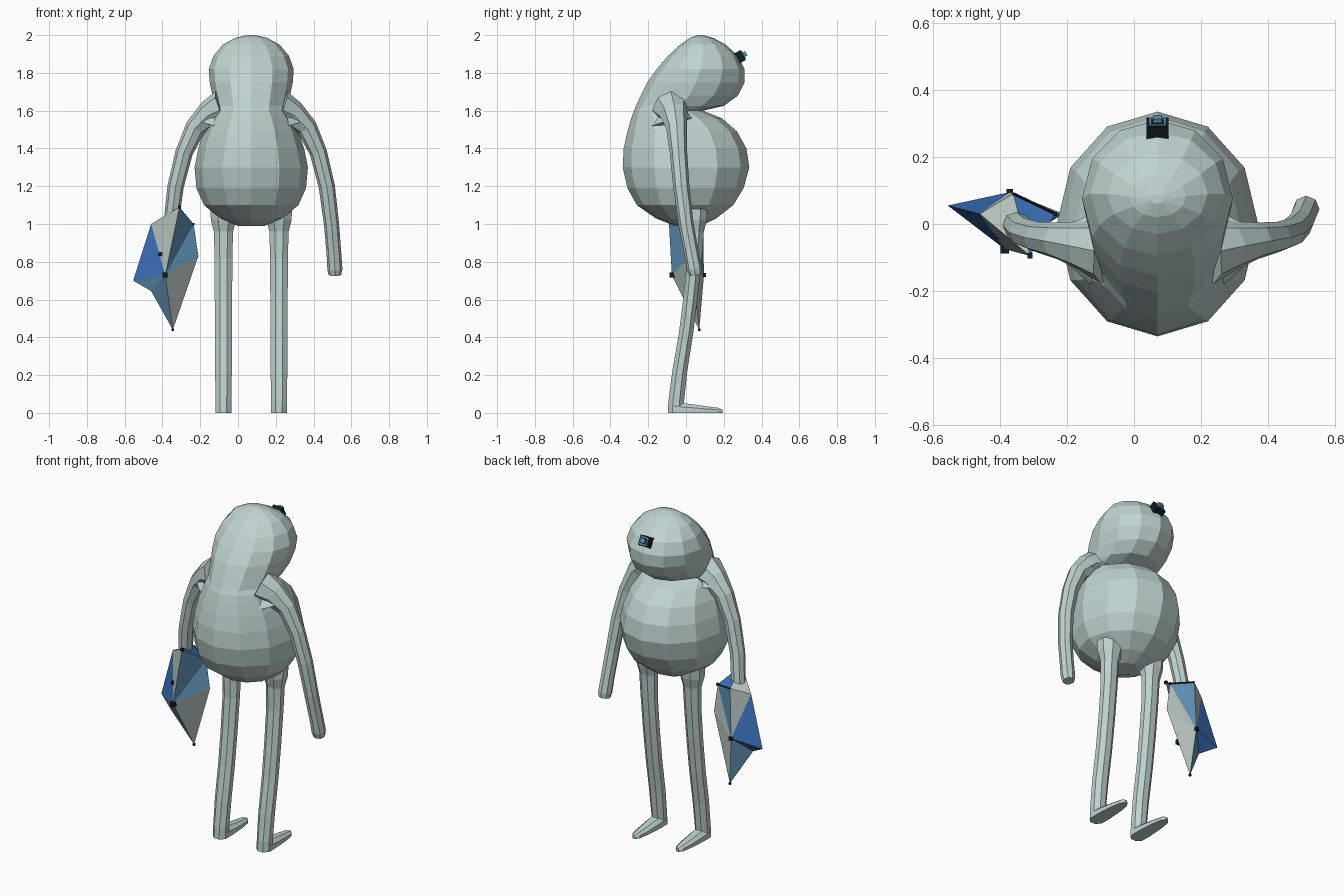
import bpy, bmesh, math
from mathutils import Vector, Matrix

old = bpy.data.objects.get("Cube")
if old:
    bpy.data.objects.remove(old)

AXIS = 0.07  # the body's centre line in x


def material(name, rgb):
    m = bpy.data.materials.new(name)
    m.use_nodes = True
    m.diffuse_color = (*rgb, 1)
    bsdf = next(n for n in m.node_tree.nodes if n.type == 'BSDF_PRINCIPLED')
    bsdf.inputs["Base Color"].default_value = (*rgb, 1)
    return m


skin = material("pale grey green", (0.52, 0.65, 0.63))
shell = material("pale shell", (0.50, 0.58, 0.54))
steel = material("steel blue", (0.12, 0.30, 0.48))
blue = material("strong blue", (0.045, 0.17, 0.51))
black = material("near black", (0.005, 0.014, 0.018))


def finish(name, bm, mats):
    bmesh.ops.recalc_face_normals(bm, faces=bm.faces)
    me = bpy.data.meshes.new(name)
    bm.to_mesh(me)
    bm.free()
    for m in mats:
        me.materials.append(m)
    ob = bpy.data.objects.new(name, me)
    bpy.context.collection.objects.link(ob)
    return ob


def loft(name, rings, mats):
    """Skin a list of equal-length point rings and cap both ends."""
    bm = bmesh.new()
    rows = [[bm.verts.new(p) for p in ring] for ring in rings]
    n = len(rows[0])
    for a, b in zip(rows, rows[1:]):
        for i in range(n):
            j = (i + 1) % n
            bm.faces.new((a[i], a[j], b[j], b[i]))
    bm.faces.new(rows[0])
    bm.faces.new(rows[-1])
    return finish(name, bm, mats)


def ellipse(x, y, z, rx, ry, n, turn=0.0):
    angles = [math.tau * i / n + turn for i in range(n)]
    return [(x + rx * math.sin(a), y + ry * math.cos(a), z) for a in angles]


def tube(points, n=8):
    """Rings around a path of (x, y, z, radius)."""
    path = [Vector(p[:3]) for p in points]
    rings = []
    for i, p in enumerate(path):
        t = (path[min(i + 1, len(path) - 1)] - path[max(i - 1, 0)]).normalized()
        u = Vector((0, 1, 0))
        u = (u - t * u.dot(t)).normalized()
        v = t.cross(u)
        r = points[i][3]
        rings.append([p + r * (math.cos(a) * u + math.sin(a) * v)
                      for a in (math.tau * k / n for k in range(n))])
    return rings


# Body and head: z, back y, front y, half width
profile = [
    (0.99, -0.06, 0.08, 0.07), (1.03, -0.16, 0.16, 0.165),
    (1.10, -0.26, 0.25, 0.25), (1.19, -0.31, 0.305, 0.29),
    (1.30, -0.335, 0.335, 0.30), (1.40, -0.33, 0.32, 0.28),
    (1.49, -0.31, 0.27, 0.25), (1.56, -0.29, 0.19, 0.215),
    (1.60, -0.275, 0.09, 0.185), (1.625, -0.265, 0.20, 0.19),
    (1.68, -0.24, 0.275, 0.205), (1.75, -0.205, 0.31, 0.22),
    (1.82, -0.155, 0.31, 0.225), (1.89, -0.095, 0.275, 0.20),
    (1.95, -0.03, 0.21, 0.15), (1.985, 0.02, 0.145, 0.085),
    (2.00, 0.06, 0.09, 0.02),
]
loft("body_and_head",
     [ellipse(AXIS, (f + b) / 2, z, w, (f - b) / 2, 12) for z, b, f, w in profile],
     [skin])

arm_path = [
    (0.15, -0.08, 1.61, 0.10), (0.22, -0.065, 1.58, 0.075),
    (0.295, -0.05, 1.51, 0.055), (0.355, -0.04, 1.38, 0.046),
    (0.40, -0.025, 1.20, 0.043), (0.425, 0.0, 1.00, 0.040),
    (0.438, 0.03, 0.84, 0.039), (0.443, 0.045, 0.76, 0.040),
    (0.443, 0.05, 0.73, 0.033),
]
# Leg: z, centre y, half width, half depth
leg_rings = [
    (0.0, -0.055, 0.045, 0.045), (0.06, -0.052, 0.045, 0.045),
    (0.22, -0.033, 0.048, 0.043), (0.42, 0.0, 0.049, 0.041),
    (0.62, 0.025, 0.05, 0.041), (0.82, 0.045, 0.051, 0.042),
    (0.96, 0.05, 0.055, 0.048), (1.02, 0.05, 0.072, 0.065), (1.08, 0.05, 0.075, 0.07),
]
# Foot: y, half width, height
foot_steps = [(-0.07, 0.043, 0.06), (0.0, 0.043, 0.05),
              (0.10, 0.036, 0.036), (0.17, 0.025, 0.027), (0.192, 0.008, 0.018)]

for side, s in (("left", 1), ("right", -1)):
    loft(side + "_arm",
         tube([(AXIS + s * x, y, z, r) for x, y, z, r in arm_path]), [skin])
    x = AXIS + s * 0.147
    loft(side + "_leg",
         [ellipse(x, y, z, w, d, 8, math.pi / 8) for z, y, w, d in leg_rings], [skin])
    loft(side + "_foot",
         [[(x - w, y, 0), (x + w, y, 0), (x + w, y, h * 0.6), (x + w * 0.5, y, h),
           (x - w * 0.5, y, h), (x - w, y, h * 0.6)] for y, w, h in foot_steps], [skin])
    # Shoulder web running from the arm to the neck and back
    bm = bmesh.new()
    for p in ((0.15, -0.06, 1.69), (0.20, -0.18, 1.52), (0.30, -0.09, 1.55),
              (0.30, -0.02, 1.56), (0.20, 0.03, 1.56), (0.14, -0.10, 1.50)):
        bm.verts.new((AXIS + s * p[0], p[1], p[2]))
    bmesh.ops.convex_hull(bm, input=bm.verts)
    finish(side + "_shoulder", bm, [skin])

# Faceted crystal sleeve around the right hand
corner = {
    "A": (-0.46, 0.03, 1.0), "B": (-0.31, -0.095, 1.09), "T": (-0.36, 0.09, 1.03),
    "C": (-0.235, 0.03, 1.0), "R": (-0.21, 0.03, 0.83), "D": (-0.345, 0.07, 0.44),
    "N": (-0.46, 0.01, 0.645), "L": (-0.555, 0.055, 0.70),
    "F": (-0.385, -0.075, 0.73), "K": (-0.37, 0.095, 0.73),
}
SHELL, STEEL, BLUE = 0, 1, 2
facets = {
    "ABF": SHELL, "BCF": STEEL, "CRF": STEEL, "RDF": SHELL,
    "DNF": STEEL, "NLF": STEEL, "LAF": BLUE,
    "ATK": SHELL, "TCK": STEEL, "CRK": SHELL, "RDK": SHELL,
    "DNK": STEEL, "NLK": BLUE, "LAK": BLUE,
    "ABT": SHELL, "BCT": BLUE,
}
bm = bmesh.new()
verts = {k: bm.verts.new(p) for k, p in corner.items()}
for key, index in facets.items():
    bm.faces.new([verts[k] for k in key]).material_index = index
finish("crystal_sleeve", bm, [shell, steel, blue])

# Dark studs on the crystal's corners, and a dark rim on its mouth
bm = bmesh.new()
for k, size in (("B", 0.016), ("C", 0.012), ("D", 0.012), ("F", 0.026), ("K", 0.02)):
    bmesh.ops.create_cube(bm, size=size, matrix=Matrix.Translation(corner[k]))
bmesh.ops.create_cube(bm, size=0.02, matrix=Matrix.Translation((-0.41, -0.035, 0.84)))
finish("crystal_studs", bm, [black])
rim = [(*corner[k], 0.005) for k in "TC"]
loft("crystal_rim", tube(rim, 4), [black])


# Square eye on the face, tilted upward
def eye_box(name, size, out, mat):
    bm = bmesh.new()
    bmesh.ops.create_cube(bm, size=1)
    tilt = Matrix.Rotation(math.radians(28), 4, 'X')
    place = Matrix.Translation((AXIS, 0.285, 1.885)) @ tilt
    bm.transform(place @ Matrix.Translation((0, out, 0)) @ Matrix.Diagonal((*size, 1)))
    finish(name, bm, [mat])


eye_box("eye_frame", (0.066, 0.04, 0.06), 0.0, black)
eye_box("eye_plate", (0.05, 0.006, 0.046), 0.021, steel)
eye_box("eye_recess", (0.038, 0.004, 0.034), 0.023, black)
eye_box("eye_core", (0.028, 0.022, 0.026), 0.028, steel)
